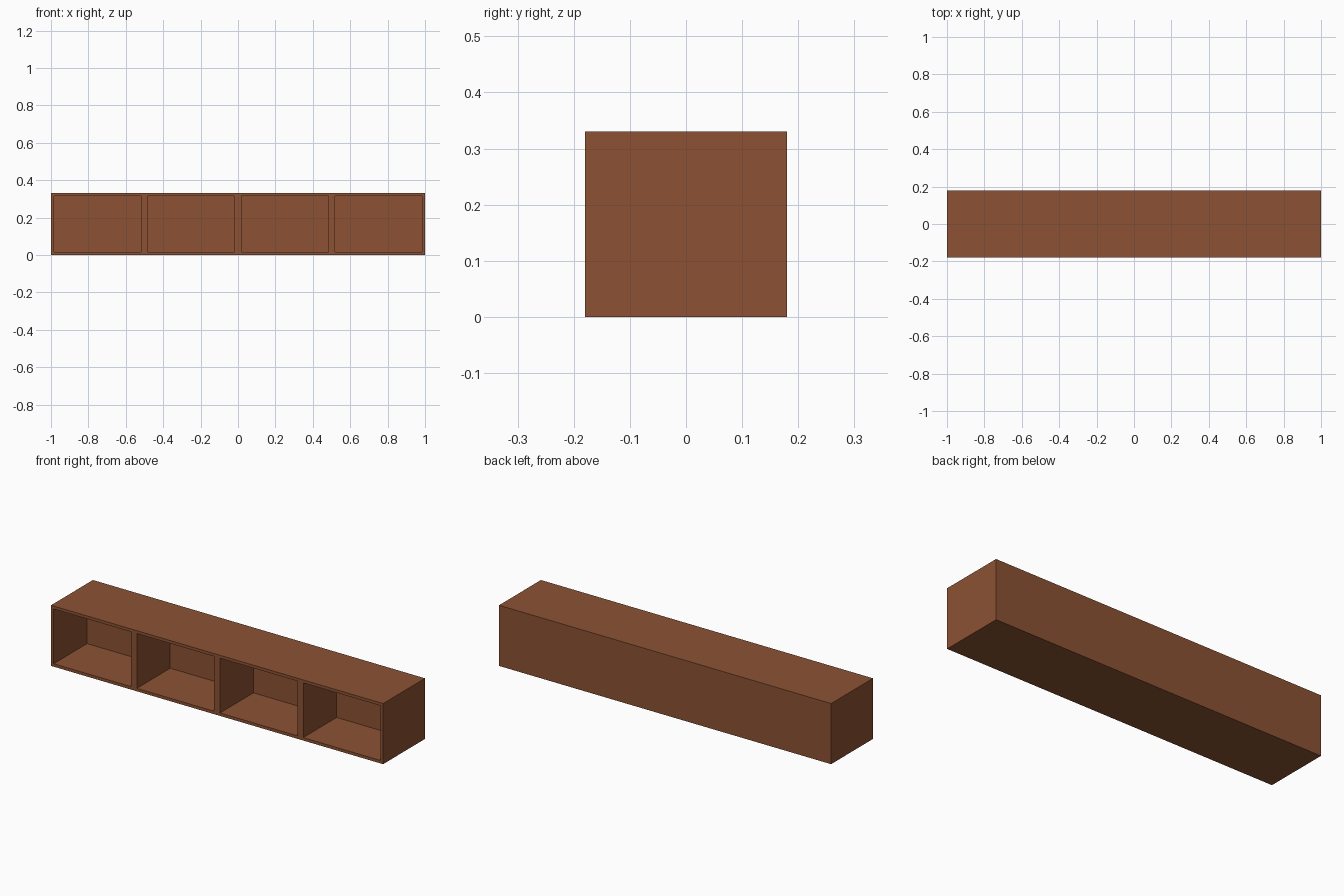
import bpy

if "Cube" in bpy.data.objects:
    bpy.data.objects.remove(bpy.data.objects["Cube"])

W, D, H = 2.0, 0.36, 0.33      # overall size
T = 0.016                      # outer board thickness
DIV = 0.036                    # divider thickness
BACK = 0.107                   # inner face of the back panel
BAY = (W - 2 * T - 3 * DIV) / 4

wood = bpy.data.materials.new("brown wood")
wood.diffuse_color = (0.262, 0.084, 0.034, 1)
wood.use_nodes = True
wood.node_tree.nodes["Principled BSDF"].inputs["Base Color"].default_value = wood.diffuse_color


def board(name, x0, x1, y0, y1, z0, z1):
    bpy.ops.mesh.primitive_cube_add(
        size=1, location=((x0 + x1) / 2, (y0 + y1) / 2, (z0 + z1) / 2))
    o = bpy.context.object
    o.name = name
    o.scale = (x1 - x0, y1 - y0, z1 - z0)
    bpy.ops.object.transform_apply(location=False, rotation=False, scale=True)
    o.data.materials.append(wood)


# Outer case
board("bottom_board", -W / 2, W / 2, -D / 2, D / 2, 0, T)
board("top_board", -W / 2, W / 2, -D / 2, D / 2, H - T, H)
board("left_side", -W / 2, -W / 2 + T, -D / 2, D / 2, T, H - T)
board("right_side", W / 2 - T, W / 2, -D / 2, D / 2, T, H - T)
board("back_panel", -W / 2 + T, W / 2 - T, BACK, D / 2, T, H - T)

# Dividers between the four open bays
for i in range(3):
    x = -W / 2 + T + BAY * (i + 1) + DIV * i
    board(f"divider_{i + 1}", x, x + DIV, -D / 2, BACK, T, H - T)
